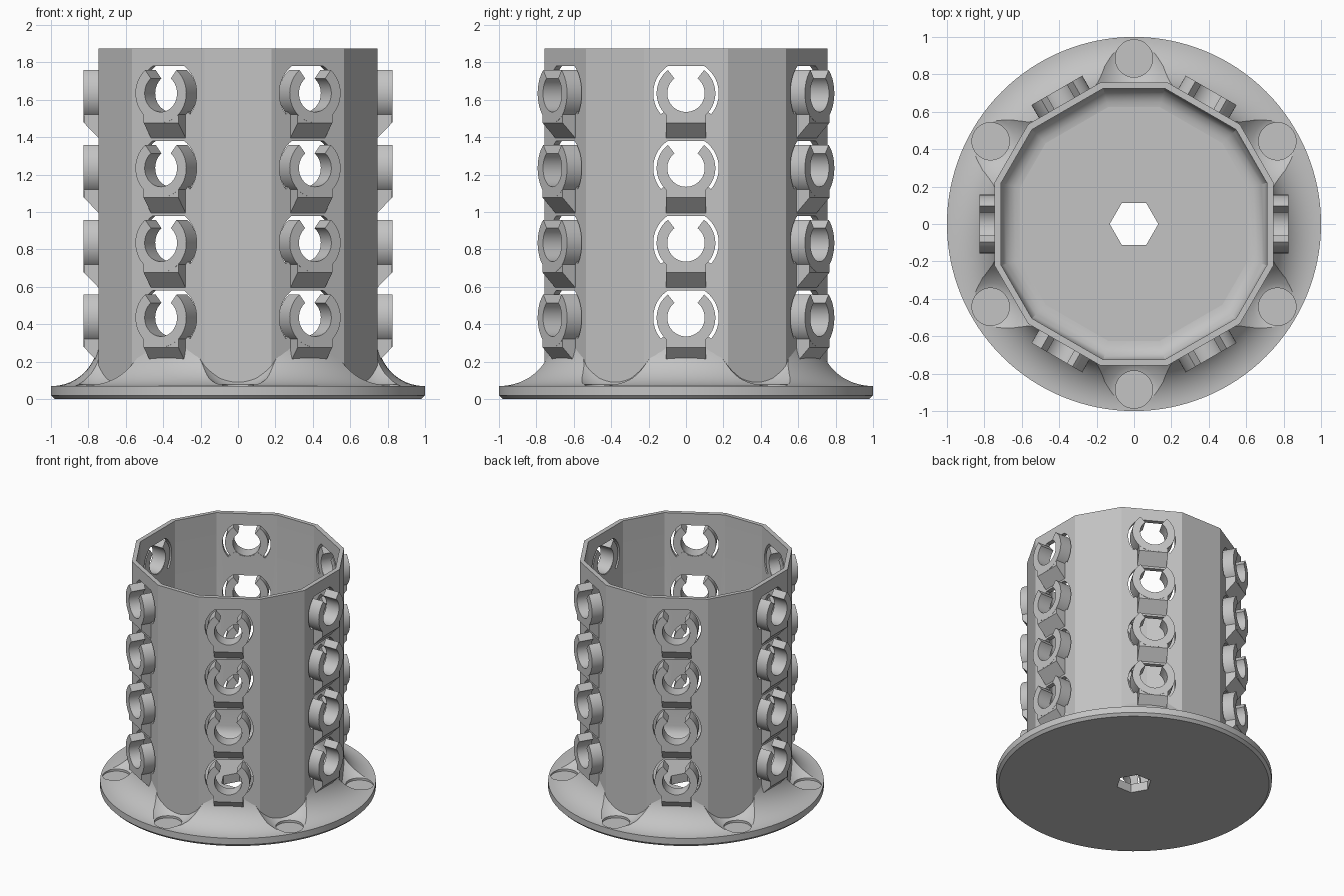
import bpy, bmesh
from math import sin, cos, pi, radians, sqrt

cube = bpy.data.objects.get("Cube")
if cube:
    bpy.data.objects.remove(cube, do_unlink=True)

grey = bpy.data.materials.new("light_grey")
grey.use_nodes = True
grey.diffuse_color = (0.55, 0.55, 0.55, 1)
grey.node_tree.nodes["Principled BSDF"].inputs["Base Color"].default_value = (0.55, 0.55, 0.55, 1)

CLIP_ANGLES = [i * pi / 3 for i in range(6)]
CLIP_HEIGHTS = [0.435 + 0.4 * i for i in range(4)]


def make_object(name, bm):
    bmesh.ops.recalc_face_normals(bm, faces=bm.faces)
    mesh = bpy.data.meshes.new(name)
    bm.to_mesh(mesh)
    bm.free()
    obj = bpy.data.objects.new(name, mesh)
    bpy.context.collection.objects.link(obj)
    mesh.materials.append(grey)
    return obj


def activate(obj):
    bpy.ops.object.select_all(action="DESELECT")
    obj.select_set(True)
    bpy.context.view_layer.objects.active = obj


def smooth(obj, angle):
    activate(obj)
    bpy.ops.object.shade_smooth_by_angle(angle=radians(angle))


def cut(obj, cutter):
    cutter.hide_render = True
    activate(obj)
    mod = obj.modifiers.new("cut", "BOOLEAN")
    mod.operation = "DIFFERENCE"
    mod.solver = "EXACT"
    mod.object = cutter
    bpy.ops.object.modifier_apply(modifier=mod.name)
    bpy.data.objects.remove(cutter, do_unlink=True)


def bridge(bm, a, b):
    n = len(a)
    for i in range(n):
        j = (i + 1) % n
        bm.faces.new((a[i], a[j], b[j], b[i]))


def revolve(bm, profile, cx, cy, steps):
    """Closed solid from an (r, z) profile that starts and ends off the axis."""
    loops = [[bm.verts.new((cx + r * cos(2 * pi * k / steps), cy + r * sin(2 * pi * k / steps), z))
              for k in range(steps)] for r, z in profile]
    for a, b in zip(loops, loops[1:]):
        bridge(bm, a, b)
    bm.faces.new(loops[0])
    bm.faces.new(loops[-1])


def prism(bm, back, front, d0, d1, angle, zc):
    """Loft two (sideways, up) outlines outward along a radial direction."""
    loops = [[bm.verts.new((d * cos(angle) - u * sin(angle), d * sin(angle) + u * cos(angle), zc + z))
              for u, z in pts] for d, pts in ((d0, back), (d1, front))]
    bridge(bm, *loops)
    bm.faces.new(loops[0])
    bm.faces.new(loops[1])


def arc(r, start, end, steps):
    angles = [radians(start + (end - start) * i / steps) for i in range(steps + 1)]
    return [(r * cos(t), r * sin(t)) for t in angles]


# Flange: round plate with a concave sweep up to the wall
bm = bmesh.new()
cove = [(0.995 + 0.247 * x, 0.32 + 0.25 * z) for x, z in arc(1, 270, 184, 16)]
revolve(bm, [(0.98, 0), (1, 0.02), (1, 0.07)] + cove + [(0.744, 0.31), (0.744, 0.07)], 0, 0, 128)
flange = make_object("flange", bm)

# Flared screw pockets around the flange
bm = bmesh.new()
horn = [(0.1, 0.06), (0.1, 0.077), (0.112, 0.081), (0.128, 0.09), (0.162, 0.112),
        (0.2, 0.152), (0.237, 0.2), (0.29, 0.27), (0.33, 0.34)]
for a in CLIP_ANGLES:
    revolve(bm, horn, 0.885 * cos(a + pi / 6), 0.885 * sin(a + pi / 6), 48)
for_each_pocket = make_object("pocket_cutter", bm)
# neighbouring flares stay apart at flange height
cut(flange, for_each_pocket)

# Hexagonal centre hole
bm = bmesh.new()
revolve(bm, [(0.13, -0.1), (0.13, 0.2)], 0, 0, 6)
cut(flange, make_object("hex_cutter", bm))
smooth(flange, 25)

# Twelve-sided wall: clip faces and plain faces alternate
bm = bmesh.new()


def twelve_loop(clip, plain, z):
    """Corners where neighbouring side planes meet."""
    v = (plain - clip * cos(pi / 6)) / sin(pi / 6)
    pts = []
    for a in CLIP_ANGLES:
        for side in (-v, v):
            pts.append(bm.verts.new((clip * cos(a) - side * sin(a), clip * sin(a) + side * cos(a), z)))
    return pts


outline = [(0.745, 0.757, 0.03), (0.745, 0.757, 1.873), (0.71, 0.725, 1.873)]
for c, s in arc(0.1, 0, -90, 6):
    outline.append((0.61 + c, 0.625 + c, 0.17 + s))
outline.append((0.61, 0.625, 0.03))
loops = [twelve_loop(*row) for row in outline]
for a, b in zip(loops, loops[1:] + loops[:1]):
    bridge(bm, a, b)
wall = make_object("wall", bm)

# Openings that leave a spring slit around each clip
half = [p for p in arc(0.175, -40, 55.9, 16)]
opening = half + [(-u, z) for u, z in reversed(half)] + arc(0.105, 220, 320, 16)
bm = bmesh.new()
for a in CLIP_ANGLES:
    for zc in CLIP_HEIGHTS:
        prism(bm, opening, opening, 0.66, 0.8, a, zc)
cut(wall, make_object("opening_cutter", bm))
smooth(wall, 20)

# Open ring clips and their sloped supports
ring = arc(0.157, 128, 412, 40) + arc(0.1, 412, 128, 40)
w = 0.107
saddle = [(u, -sqrt(0.145 ** 2 - u * u)) for u in [w * i / 5 for i in range(-5, 6)]]
rings, supports = bmesh.new(), bmesh.new()
for a in CLIP_ANGLES:
    for zc in CLIP_HEIGHTS:
        prism(rings, ring, ring, 0.712, 0.825, a, zc)
        prism(supports, saddle + [(w, -0.25), (-w, -0.25)],
              saddle + [(w, -0.158), (-w, -0.158)], 0.735, 0.824, a, zc)
smooth(make_object("clip_rings", rings), 25)
smooth(make_object("clip_supports", supports), 25)
